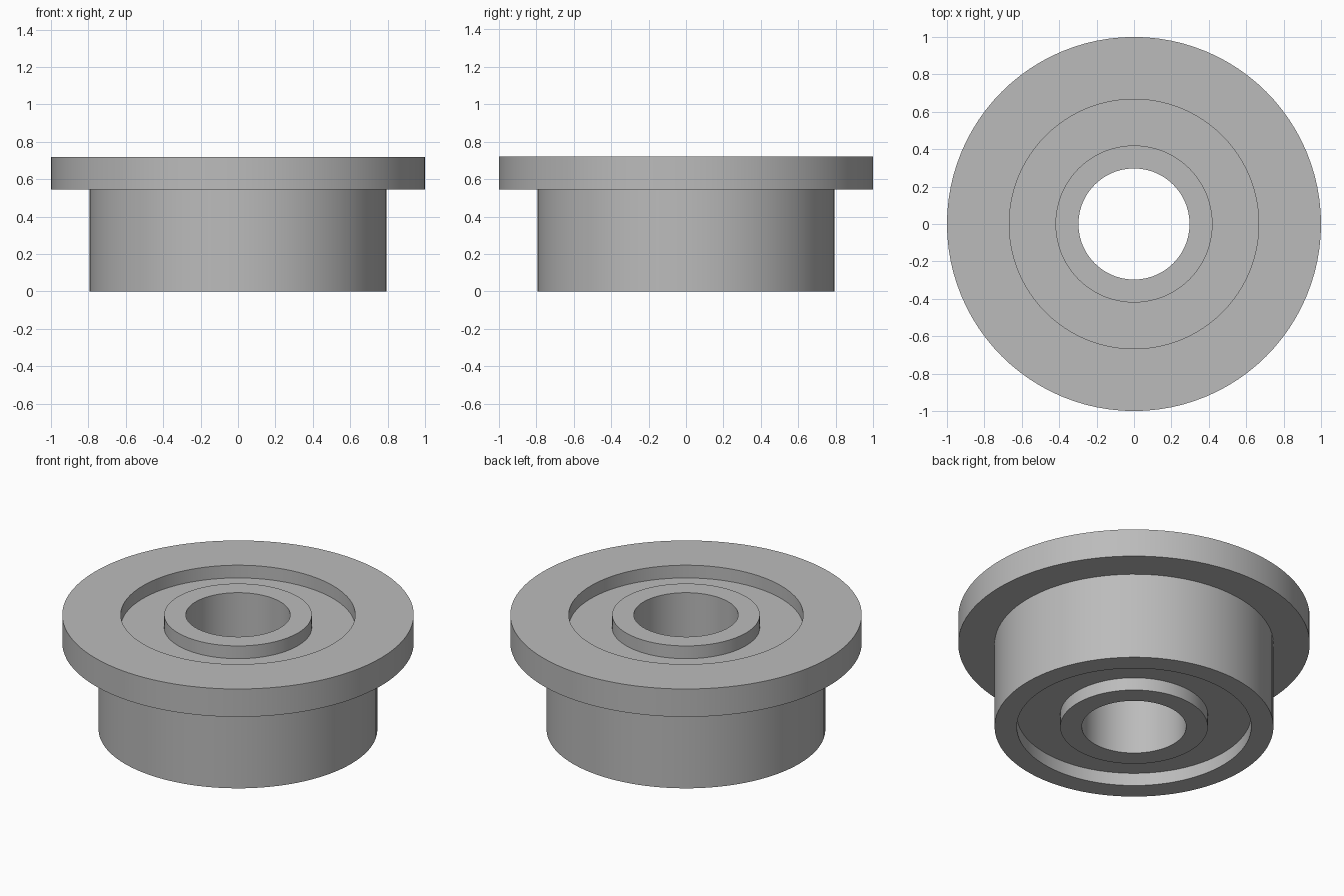
import bpy, bmesh, math
from mathutils import Matrix, Vector

cube = bpy.data.objects.get("Cube")
if cube:
    bpy.data.objects.remove(cube, do_unlink=True)

STEPS = 96
HEIGHT, FLANGE_Z, RECESS = 0.72, 0.545, 0.08
FLANGE_R, BODY_R, GROOVE_R, HUB_R, BORE_R = 1.0, 0.793, 0.667, 0.42, 0.297

steel = bpy.data.materials.new("steel grey")
steel.use_nodes = True
GREY = (0.5, 0.5, 0.5, 1)
steel.diffuse_color = GREY
steel.node_tree.nodes["Principled BSDF"].inputs["Base Color"].default_value = GREY


def lathe(name, profile):
    """Revolve a closed (radius, height) profile about the z axis."""
    bm = bmesh.new()
    verts = [bm.verts.new((r, 0, z)) for r, z in profile]
    edges = [bm.edges.new((v, verts[i - 1])) for i, v in enumerate(verts)]
    bmesh.ops.spin(bm, geom=verts + edges, cent=(0, 0, 0), axis=(0, 0, 1),
                   angle=2 * math.pi, steps=STEPS, use_merge=True)
    bmesh.ops.remove_doubles(bm, verts=bm.verts, dist=1e-5)
    bmesh.ops.recalc_face_normals(bm, faces=bm.faces)
    mesh = bpy.data.meshes.new(name)
    bm.to_mesh(mesh)
    bm.free()
    mesh.materials.append(steel)
    obj = bpy.data.objects.new(name, mesh)
    bpy.context.collection.objects.link(obj)
    bpy.ops.object.select_all(action="DESELECT")
    obj.select_set(True)
    bpy.context.view_layer.objects.active = obj
    bpy.ops.object.shade_smooth_by_angle(angle=math.radians(30))
    return obj


def ring(name, inner, outer, low, high):
    return lathe(name, [(inner, low), (outer, low), (outer, high), (inner, high)])


# Outer ring with its wide top flange
lathe("outer_ring", [(GROOVE_R, 0), (BODY_R, 0), (BODY_R, FLANGE_Z),
                     (FLANGE_R, FLANGE_Z), (FLANGE_R, HEIGHT), (GROOVE_R, HEIGHT)])

# Inner ring around the open bore
ring("inner_ring", BORE_R, HUB_R, 0, HEIGHT)

# Recessed web joining the two rings
ring("recessed_web", HUB_R, GROOVE_R, RECESS, HEIGHT - RECESS)
